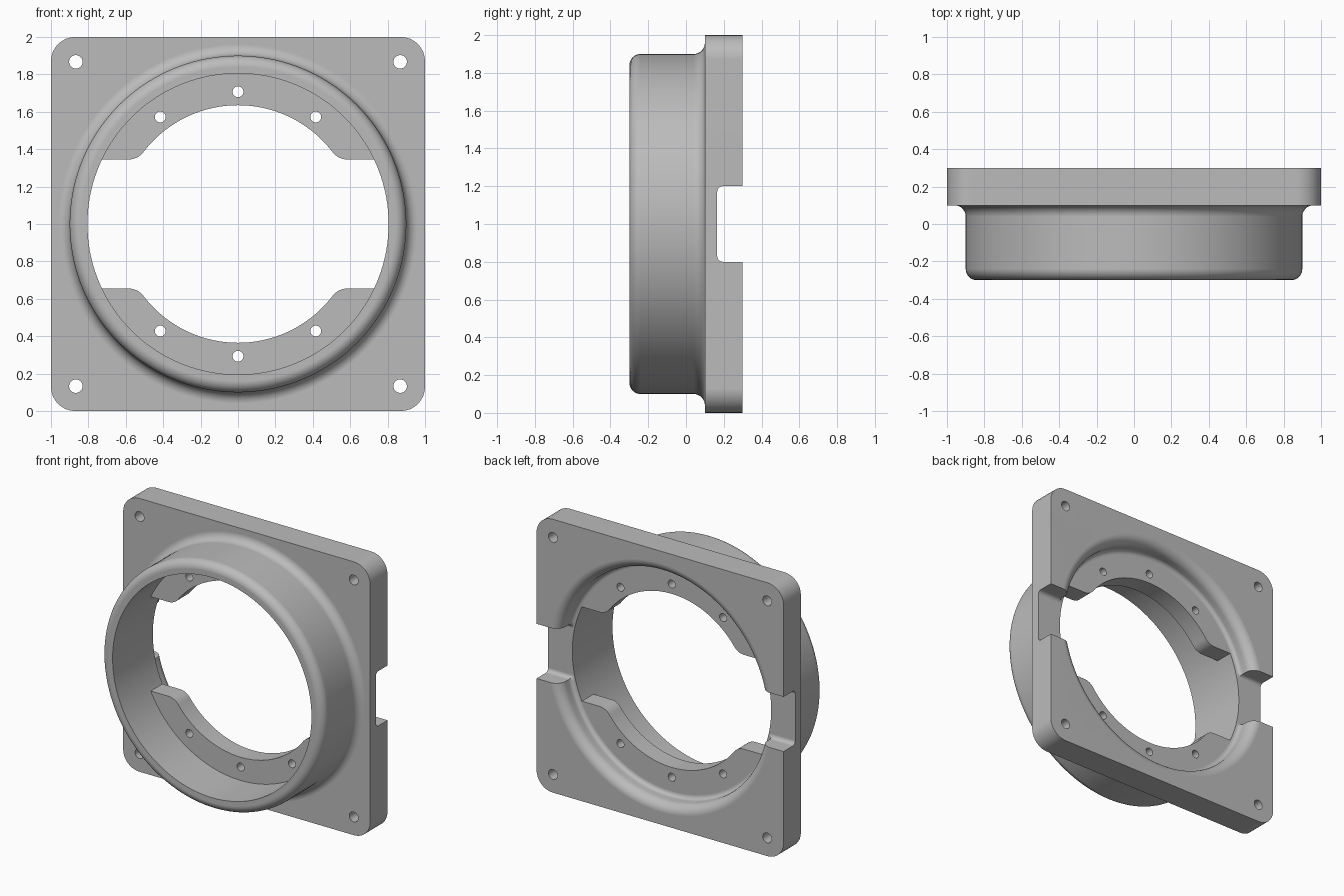
import bpy, bmesh, math
from mathutils import Vector

old = bpy.data.objects.get("Cube")
if old:
    bpy.data.objects.remove(old, do_unlink=True)

grey = bpy.data.materials.new("machined_grey")
grey.use_nodes = True
grey.diffuse_color = (0.5, 0.5, 0.5, 1)
grey.node_tree.nodes["Principled BSDF"].inputs["Base Color"].default_value = (0.5, 0.5, 0.5, 1)


def arc(cx, cy, r, start, end, steps=8):
    """Points on an arc, angles in degrees."""
    angles = [math.radians(start + (end - start) * i / steps) for i in range(steps + 1)]
    return [(cx + r * math.cos(a), cy + r * math.sin(a)) for a in angles]


def finish(name, bm):
    bmesh.ops.recalc_face_normals(bm, faces=bm.faces)
    mesh = bpy.data.meshes.new(name)
    bm.to_mesh(mesh)
    bm.free()
    mesh.materials.append(grey)
    obj = bpy.data.objects.new(name, mesh)
    bpy.context.collection.objects.link(obj)
    return obj


def prism(name, outline, low, high, place):
    """Extrude a flat outline from low to high; place maps (u, v, depth) to a point."""
    bm = bmesh.new()
    ends = [[bm.verts.new(place(u, v, d)) for u, v in outline] for d in (low, high)]
    bm.faces.new(ends[0])
    bm.faces.new(ends[1])
    n = len(outline)
    for i in range(n):
        j = (i + 1) % n
        bm.faces.new((ends[0][i], ends[0][j], ends[1][j], ends[1][i]))
    return finish(name, bm)


def along_y(u, v, d):
    return Vector((u, d, v + 1))


def along_x(u, v, d):
    return Vector((d, u, v + 1))


def lathe(name, profile, steps=144):
    """Solid of revolution around the y axis from (radius, y) points, capped at both ends."""
    bm = bmesh.new()
    rings = [[bm.verts.new(along_y(r * math.cos(math.tau * i / steps),
                                   r * math.sin(math.tau * i / steps), y))
              for i in range(steps)] for r, y in profile]
    for a, b in zip(rings, rings[1:]):
        for i in range(steps):
            j = (i + 1) % steps
            bm.faces.new((a[i], a[j], b[j], b[i]))
    bm.faces.new(rings[0])
    bm.faces.new(rings[-1])
    return finish(name, bm)


def boolean(target, tool, operation):
    tool.hide_render = True
    mod = target.modifiers.new(operation, 'BOOLEAN')
    mod.operation = operation
    mod.solver = 'EXACT'
    mod.object = tool
    select(target)
    bpy.ops.object.modifier_apply(modifier=mod.name)
    bpy.data.objects.remove(tool, do_unlink=True)


def select(obj):
    bpy.ops.object.select_all(action='DESELECT')
    obj.select_set(True)
    bpy.context.view_layer.objects.active = obj


def drill(target, x, z, r):
    hole = prism("drill", arc(x, z, r, 0, 345, 23), -0.1, 0.4, along_y)
    boolean(target, hole, 'DIFFERENCE')


def smooth(obj):
    select(obj)
    bpy.ops.object.shade_smooth_by_angle(angle=math.radians(35))
    mod = obj.modifiers.new("even_normals", 'WEIGHTED_NORMAL')
    mod.keep_sharp = True


# Square mounting plate with rounded corners
c = 0.13
corners = []
for k, (sx, sz) in enumerate([(1, 1), (-1, 1), (-1, -1), (1, -1)]):
    corners += arc(sx * (1 - c), sz * (1 - c), c, 90 * k, 90 * k + 90)
housing = prism("mounting_plate_and_ring", corners, 0.1, 0.3, along_y)

# Round boss with a rounded front rim and a fillet into the plate
boss = lathe("boss", arc(0.84, -0.24, 0.06, -90, 0) + arc(0.96, 0.04, 0.06, 180, 90)
             + [(0.96, 0.15)])
boolean(housing, boss, 'UNION')

# Bore, widening into a curved recess at the back
bore = lathe("bore", [(0.805, -0.4), (0.805, 0.165)] + arc(0.81, 0.195, 0.03, -90, 0, 5)
             + arc(0.91, 0.23, 0.07, 180, 90) + [(0.91, 0.4)])
boolean(housing, bore, 'DIFFERENCE')

# Slot across the back with rounded floor corners
slot = prism("slot", [(0.4, -0.2)] + arc(0.195, -0.17, 0.03, 270, 180, 5)
             + arc(0.195, 0.17, 0.03, 180, 90, 5) + [(0.4, 0.2)], -1.2, 1.2, along_x)
boolean(housing, slot, 'DIFFERENCE')

# Corner bolt holes
for sx in (-1, 1):
    for sz in (-1, 1):
        drill(housing, sx * 0.867, sz * 0.867, 0.036)
smooth(housing)

# Upper and lower inner flanges: crescents with rounded tips and three holes each
inner, outer, edge, tip = 0.635, 0.825, 0.345, 0.1
tip_z = edge + tip
tip_x = math.sqrt((inner + tip) ** 2 - tip_z ** 2)
lean = math.degrees(math.atan2(tip_z, tip_x))
end = math.degrees(math.asin(edge / outer))
crescent = (arc(0, 0, outer, end, 180 - end, 64)
            + arc(-tip_x, tip_z, tip, 270, 360 - lean)
            + arc(0, 0, inner, 180 - lean, lean, 56)
            + arc(tip_x, tip_z, tip, 180 + lean, 270))
for name, side in (("upper_flange", 1), ("lower_flange", -1)):
    flange = prism(name, [(x, side * z) for x, z in crescent], 0.03, 0.165, along_y)
    for angle in (36, 0, -36):
        a = math.radians(angle)
        drill(flange, 0.707 * math.sin(a), side * 0.707 * math.cos(a), 0.029)
    smooth(flange)
